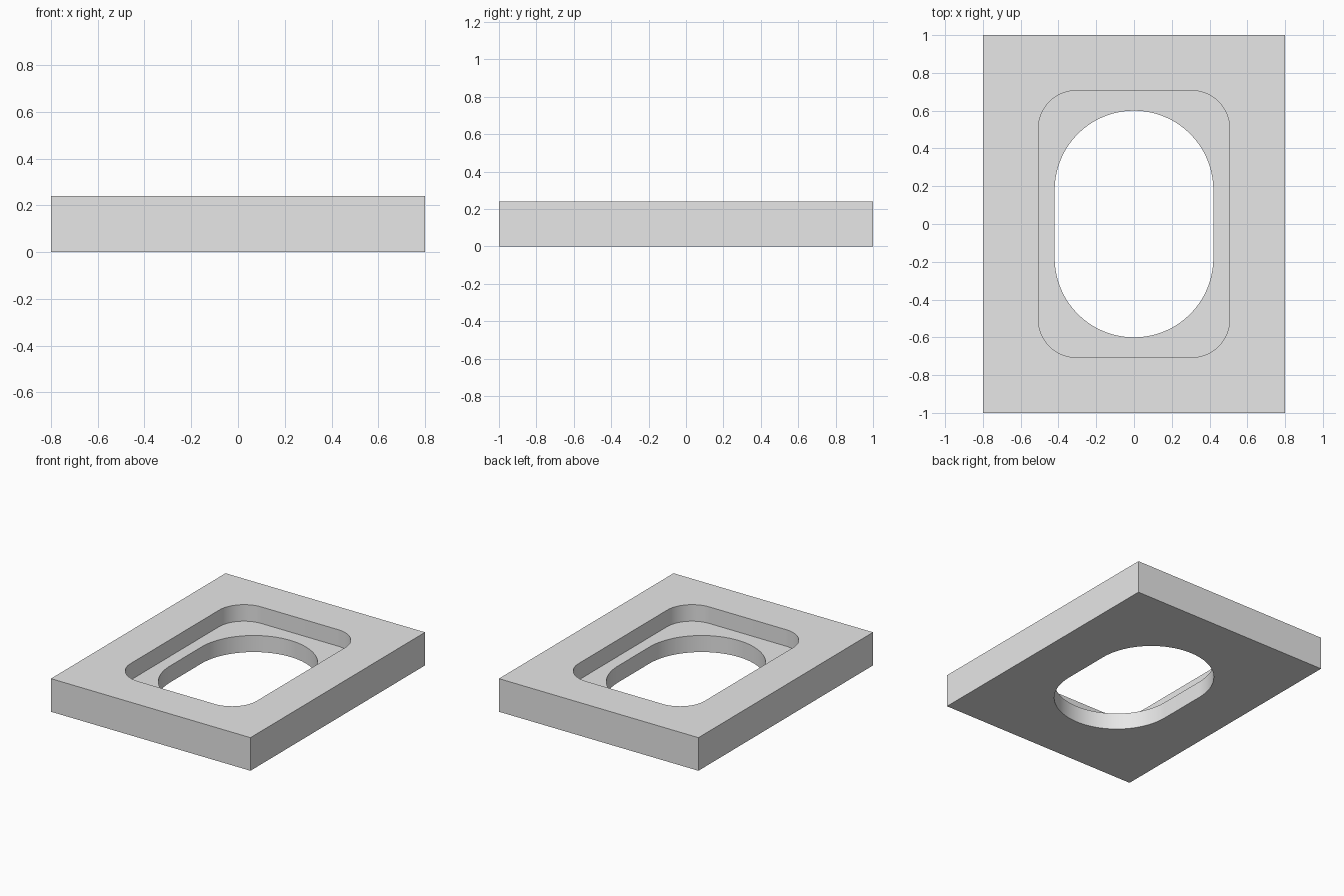
import bpy, bmesh, math

if "Cube" in bpy.data.objects:
    bpy.data.objects.remove(bpy.data.objects["Cube"])

HEIGHT, LEDGE = 0.24, 0.12

grey = bpy.data.materials.new("plain grey")
grey.diffuse_color = (0.8, 0.8, 0.8, 1)
grey.use_nodes = True
grey.node_tree.nodes["Principled BSDF"].inputs["Base Color"].default_value = grey.diffuse_color


def rounded_prism(name, hx, hy, radius, z0, z1, steps=20):
    """Upright prism with a rounded rectangle outline."""
    outline = []
    for q, (sx, sy) in enumerate([(1, 1), (-1, 1), (-1, -1), (1, -1)]):
        for i in range(steps + 1 if radius else 1):
            a = (q + i / steps) * math.pi / 2
            p = (sx * (hx - radius) + radius * math.cos(a),
                 sy * (hy - radius) + radius * math.sin(a))
            if not outline or math.dist(p, outline[-1]) > 1e-5:
                outline.append(p)
    if math.dist(outline[0], outline[-1]) < 1e-5:
        outline.pop()
    bm = bmesh.new()
    base = bm.faces.new([bm.verts.new((x, y, z0)) for x, y in outline])
    top = bmesh.ops.extrude_face_region(bm, geom=[base])["geom"]
    bmesh.ops.translate(bm, vec=(0, 0, z1 - z0),
                        verts=[v for v in top if isinstance(v, bmesh.types.BMVert)])
    bmesh.ops.recalc_face_normals(bm, faces=bm.faces)
    mesh = bpy.data.meshes.new(name)
    bm.to_mesh(mesh)
    bm.free()
    mesh.materials.append(grey)
    obj = bpy.data.objects.new(name, mesh)
    bpy.context.collection.objects.link(obj)
    return obj


# Rectangular slab
slab = rounded_prism("frame_plate", 0.8, 1.0, 0, 0, HEIGHT)

# Upper recess with rounded corners, and the through opening with round ends
cutters = [
    rounded_prism("recess_cutter", 0.506, 0.706, 0.2, LEDGE, HEIGHT + 0.2),
    rounded_prism("opening_cutter", 0.42, 0.6, 0.42, -0.2, HEIGHT + 0.1, 32),
]
bpy.context.view_layer.objects.active = slab
for cutter in cutters:
    cutter.hide_render = True
    mod = slab.modifiers.new(cutter.name, 'BOOLEAN')
    mod.operation = 'DIFFERENCE'
    mod.solver = 'EXACT'
    mod.object = cutter
    bpy.ops.object.modifier_apply(modifier=mod.name)
for cutter in cutters:
    bpy.data.objects.remove(cutter)

# Smooth curved walls, sharp rims
bpy.ops.object.select_all(action='DESELECT')
slab.select_set(True)
bpy.ops.object.shade_smooth_by_angle(angle=math.radians(30))
